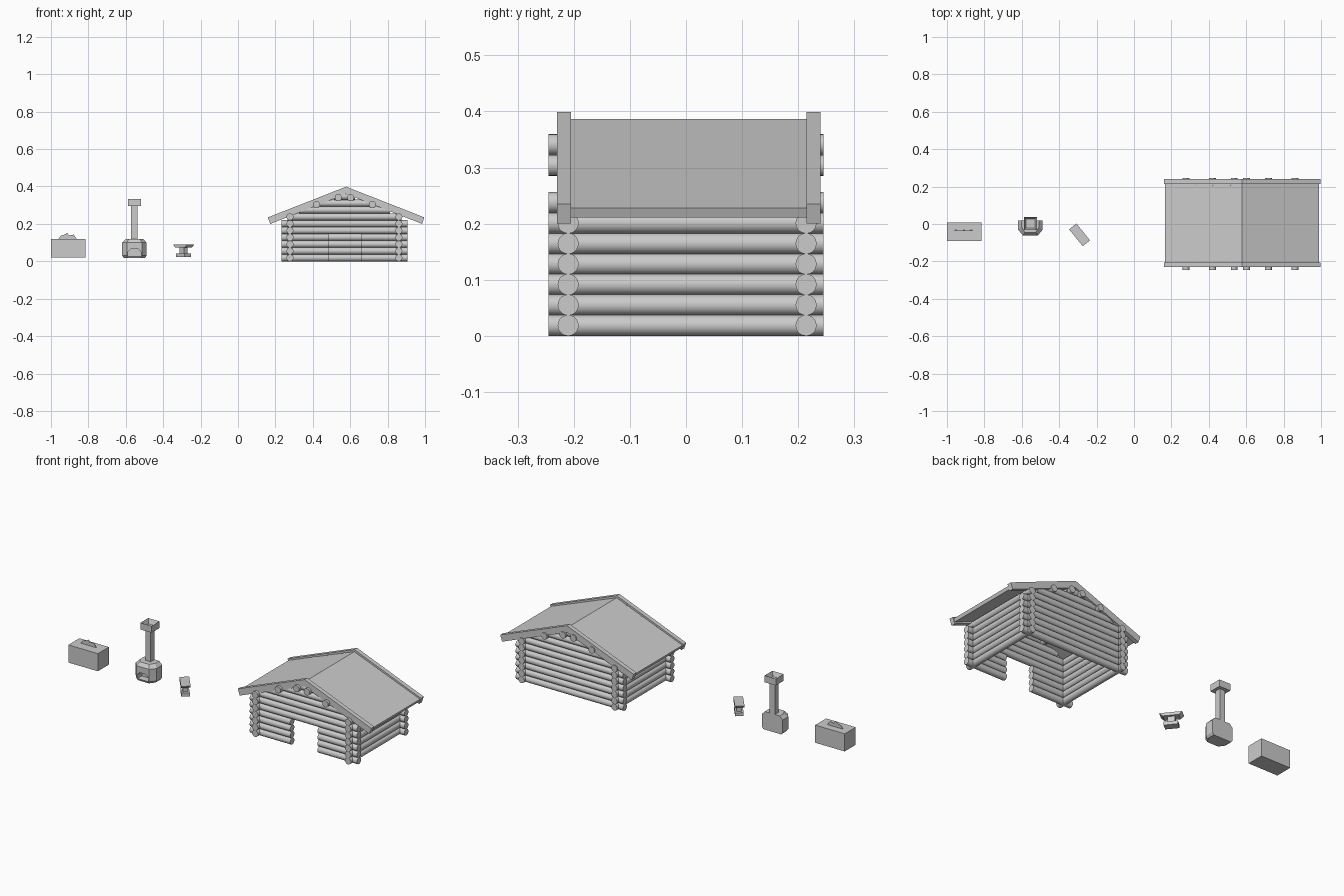
import bpy, bmesh, math
from mathutils import Matrix, Vector

if "Cube" in bpy.data.objects:
    bpy.data.objects.remove(bpy.data.objects["Cube"])

R, STEP = 0.0187, 0.0365      # log radius and row height
CX, RX = 0.569, 0.578         # cabin and roof centre
YF, YB = -0.21, 0.214         # front and back wall planes


def finish(name, bm):
    bmesh.ops.recalc_face_normals(bm, faces=bm.faces)
    me = bpy.data.meshes.new(name)
    bm.to_mesh(me)
    bm.free()
    ob = bpy.data.objects.new(name, me)
    bpy.context.collection.objects.link(ob)
    return ob


def add_log(bm, a, b):
    a, b = Vector(a), Vector(b)
    rot = (b - a).to_track_quat('Z', 'Y').to_matrix().to_4x4()
    ret = bmesh.ops.create_cone(bm, cap_ends=True, segments=20, radius1=R, radius2=R,
                                depth=(b - a).length,
                                matrix=Matrix.Translation((a + b) / 2) @ rot)
    for f in {f for v in ret['verts'] for f in v.link_faces}:
        f.smooth = len(f.verts) == 4
    for e in {e for v in ret['verts'] for e in v.link_edges}:
        if any(len(f.verts) > 4 for f in e.link_faces):
            e.smooth = False


def extrude(bm, pts, vec):
    f = bm.faces.new([bm.verts.new(p) for p in pts])
    ret = bmesh.ops.extrude_face_region(bm, geom=[f], use_keep_orig=True)
    vs = [g for g in ret['geom'] if isinstance(g, bmesh.types.BMVert)]
    bmesh.ops.translate(bm, verts=vs, vec=vec)


def row_z(i):
    return R + STEP * i


# front and back log walls with gables; the front has a doorway
def end_wall(name, y, door):
    bm = bmesh.new()
    for i in range(10):
        z = row_z(i)
        if i < 6:
            half = 0.336
        elif i == 6:
            half = 0.305
        else:
            half = (0.369 - z) / 0.39
        spans = [(CX - half, CX + half)]
        if door and i < 4:
            spans = [(CX - half, 0.487), (0.658, CX + half)]
        for a, b in spans:
            add_log(bm, (a, y, z), (b, y, z))
    finish(name, bm)


end_wall("front_log_wall", YF, True)
end_wall("back_log_wall", YB, False)

# side log walls
for name, s in (("left_log_wall", -1), ("right_log_wall", 1)):
    bm = bmesh.new()
    for i in range(7):
        add_log(bm, (CX + s * 0.291, -0.245, row_z(i)), (CX + s * 0.291, 0.245, row_z(i)))
    finish(name, bm)

# roof purlins
bm = bmesh.new()
for dx, z in ((0.149, 0.304), (0.033, 0.341)):
    for s in (-1, 1):
        add_log(bm, (CX + s * dx, -0.245, z), (CX + s * dx, 0.245, z))
finish("roof_purlins", bm)


# roof slab and bargeboards share a chevron profile
def chevron(name, y0, y1, top, bottom):
    (wt, zt, at), (wb, zb, ab) = top, bottom
    pts = [(-wt, zt), (0, at), (wt, zt), (wb, zb), (0, ab), (-wb, zb)]
    bm = bmesh.new()
    extrude(bm, [(RX + x, y0, z) for x, z in pts], (0, y1 - y0, 0))
    finish(name, bm)


chevron("roof", -0.206, 0.216, (0.412, 0.228, 0.387), (0.405, 0.211, 0.369))
for name, y in (("front_bargeboard", -0.23), ("back_bargeboard", 0.215)):
    chevron(name, y, y + 0.025, (0.418, 0.235, 0.399), (0.406, 0.2, 0.36))

# trough box with a jagged fin standing on top
bm = bmesh.new()
extrude(bm, [(-1, -0.09, 0.02), (-0.815, -0.09, 0.02),
             (-0.815, 0.008, 0.02), (-1, 0.008, 0.02)], (0, 0, 0.1))
finish("box", bm)
bm = bmesh.new()
fin = [(-0.96, 0.119), (-0.947, 0.137), (-0.93, 0.142), (-0.913, 0.152), (-0.903, 0.138),
       (-0.878, 0.143), (-0.862, 0.119)]
extrude(bm, [(x, -0.036, z) for x, z in fin], (0, 0.003, 0))
finish("box_fin", bm)

# furnace body: rings with chamfered front corners, narrowing at the top
FX = -0.554


def furnace_ring(w, front, back, z):
    return [(FX - w, back, z), (FX - w, front + 0.03, z), (FX - w * 0.62, front, z),
            (FX + w * 0.62, front, z), (FX + w, front + 0.03, z), (FX + w, back, z)]


bm = bmesh.new()
prev = None
for w, f, z in ((0.056, -0.055, 0.017), (0.065, -0.061, 0.03), (0.065, -0.061, 0.1),
                (0.047, -0.045, 0.119)):
    ring = [bm.verts.new(p) for p in furnace_ring(w, f, 0.02, z)]
    if prev:
        for k in range(6):
            bm.faces.new((prev[k], prev[(k + 1) % 6], ring[(k + 1) % 6], ring[k]))
    else:
        bm.faces.new(ring)
    prev = ring
bm.faces.new(prev)
body = finish("furnace_body", bm)

# arched furnace mouth
bm = bmesh.new()
mouth = [(-0.035, 0.028), (0.035, 0.028), (0.035, 0.05), (0.02, 0.066), (-0.02, 0.066),
         (-0.035, 0.05)]
extrude(bm, [(FX + x, -0.1, z) for x, z in mouth], (0, 0.08, 0))
cutter = finish("mouth_cutter", bm)
cutter.hide_render = True
cutter.hide_set(True)
mod = body.modifiers.new("mouth", 'BOOLEAN')
mod.operation = 'DIFFERENCE'
mod.solver = 'EXACT'
mod.object = cutter

# chimney shaft and open cap
CY = 0.003


def add_box(bm, cx, cy, hx, hy, z0, z1):
    extrude(bm, [(cx - hx, cy - hy, z0), (cx + hx, cy - hy, z0),
                 (cx + hx, cy + hy, z0), (cx - hx, cy + hy, z0)], (0, 0, z1 - z0))


bm = bmesh.new()
add_box(bm, FX, CY, 0.017, 0.017, 0.11, 0.3)
finish("chimney", bm)
bm = bmesh.new()
add_box(bm, FX, CY, 0.035, 0.035, 0.295, 0.333)
bm.faces.ensure_lookup_table()
bm.normal_update()
top = max(bm.faces, key=lambda f: f.calc_center_median().z)
bmesh.ops.inset_region(bm, faces=[top], thickness=0.016)
bmesh.ops.translate(bm, verts=top.verts, vec=(0, 0, -0.026))
finish("chimney_cap", bm)

# anvil: length-wise profile sections, turned on the spot
bm = bmesh.new()
add_box(bm, 0, 0, 0.036, 0.022, 0.022, 0.041)
add_box(bm, 0, 0, 0.019, 0.013, 0.038, 0.078)
head = [(-0.058, 0.09), (0.058, 0.09), (0.052, 0.083), (0.04, 0.073), (-0.04, 0.073),
        (-0.052, 0.083)]
extrude(bm, [(x, -0.025, z) for x, z in head], (0, 0.05, 0))
bm.transform(Matrix.Translation((-0.291, -0.058, 0)) @ Matrix.Rotation(math.radians(-51), 4, 'Z'))
finish("anvil", bm)
